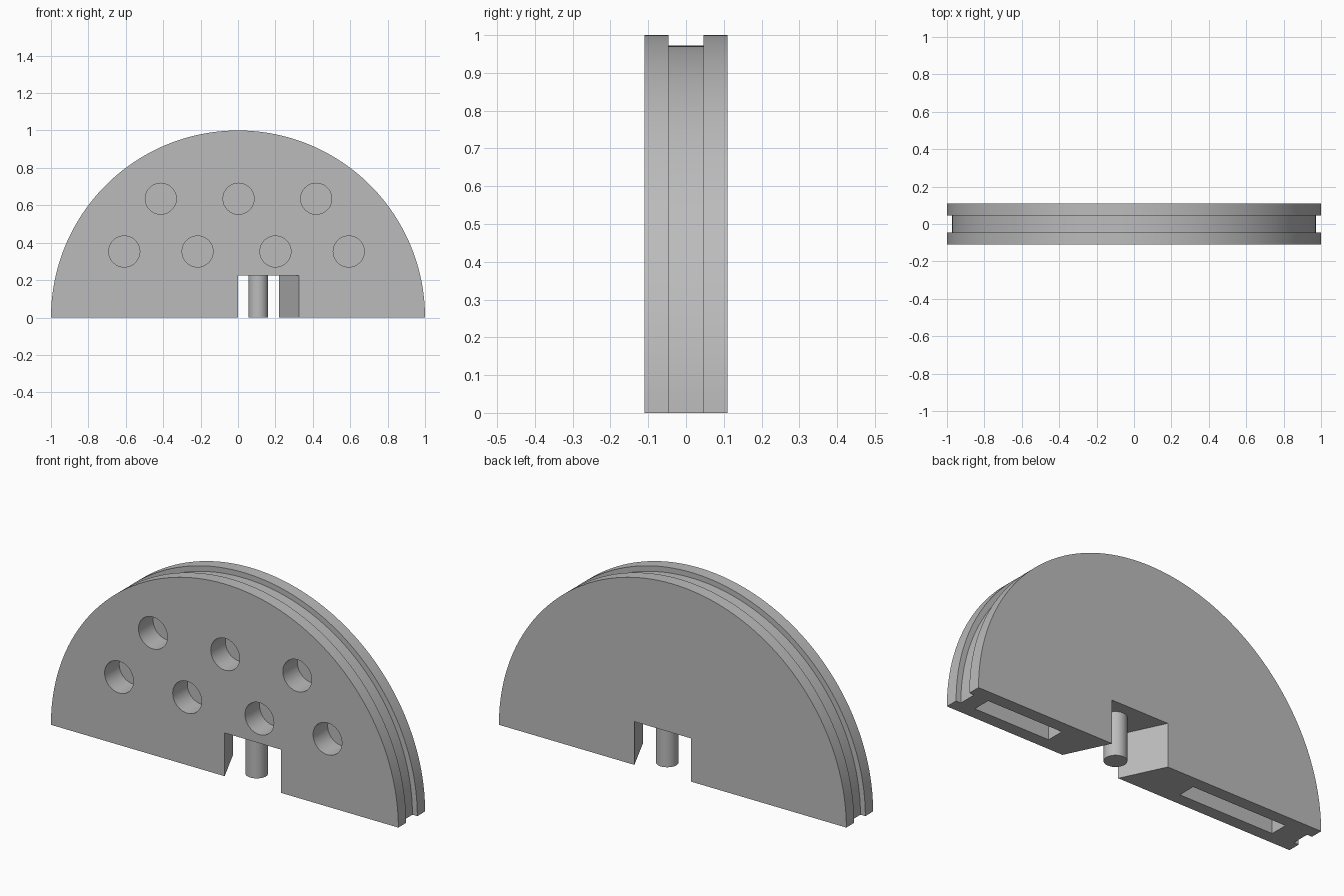
import bpy, bmesh, math
from mathutils import Matrix, Vector

cube = bpy.data.objects.get("Cube")
if cube:
    bpy.data.objects.remove(cube, do_unlink=True)

grey = bpy.data.materials.new("light_grey")
grey.use_nodes = True
colour = (0.5, 0.5, 0.5, 1)
grey.diffuse_color = colour
grey.node_tree.nodes["Principled BSDF"].inputs["Base Color"].default_value = colour

HALF = 0.11          # half thickness of the disc
GROOVE = 0.046       # half width of the rim groove
NOTCH_TOP = 0.225


def add_object(name, bm):
    bmesh.ops.recalc_face_normals(bm, faces=bm.faces)
    mesh = bpy.data.meshes.new(name)
    bm.to_mesh(mesh)
    bm.free()
    mesh.materials.append(grey)
    obj = bpy.data.objects.new(name, mesh)
    bpy.context.collection.objects.link(obj)
    return obj


def select_only(obj):
    bpy.ops.object.select_all(action='DESELECT')
    obj.select_set(True)
    bpy.context.view_layer.objects.active = obj


def box(name, x0, x1, y, z0, z1, shear=0):
    """Box from x0 to x1, with its x sides leaning along y by shear."""
    bm = bmesh.new()
    bmesh.ops.create_cube(bm, size=1)
    for v in bm.verts:
        v.co = Vector(((x0 + x1) / 2 + v.co.x * (x1 - x0),
                       v.co.y * 2 * y,
                       (z0 + z1) / 2 + v.co.z * (z1 - z0)))
        v.co.x += shear * v.co.y
    return add_object(name, bm)


def cylinder(name, radius, depth, matrix, sides=48):
    bm = bmesh.new()
    bmesh.ops.create_cone(bm, cap_ends=True, segments=sides, radius1=radius,
                          radius2=radius, depth=depth, matrix=matrix)
    return add_object(name, bm)


# Half disc: grooved rim profile turned through half a circle, closed underneath
bm = bmesh.new()
half_profile = [(0, HALF), (1, HALF), (1, GROOVE), (0.972, GROOVE)]
profile = [(r, -y) for r, y in half_profile] + half_profile[::-1]
verts = [bm.verts.new((r, y, 0)) for r, y in profile]
edges = [bm.edges.new(pair) for pair in zip(verts, verts[1:])]
bmesh.ops.spin(bm, geom=verts + edges, cent=(0, 0, 0), axis=(0, -1, 0),
               angle=math.pi, steps=96)
bmesh.ops.remove_doubles(bm, verts=bm.verts, dist=0.0001)
bmesh.ops.holes_fill(bm, edges=[e for e in bm.edges if e.is_boundary], sides=0)
bmesh.ops.dissolve_limit(bm, angle_limit=math.radians(0.5),
                         verts=bm.verts, edges=bm.edges)
body = add_object("half_disc", bm)

# Slanted notch through the base, and a pocket under each side
cutters = [
    box("notch_cutter", -0.0525, 0.2725, 0.2, -0.1, NOTCH_TOP, shear=-0.477),
    box("left_pocket_cutter", 0.46, 0.89, 0.046, -0.1, 0.2),
    box("right_pocket_cutter", -0.845, -0.307, 0.046, -0.1, 0.2),
]

# Two rows of blind round holes in the front
rows = {0.635: (-0.413, 0.003, 0.418), 0.353: (-0.608, -0.216, 0.2, 0.592)}
for z, centres in rows.items():
    for x in centres:
        place = Matrix.Translation((x, -HALF, z)) @ Matrix.Rotation(math.pi / 2, 4, 'X')
        cutters.append(cylinder("hole_cutter", 0.083, 0.24, place))

for cutter in cutters:
    cutter.hide_render = True
    select_only(body)
    mod = body.modifiers.new("cut", 'BOOLEAN')
    mod.operation = 'DIFFERENCE'
    mod.solver = 'EXACT'
    mod.object = cutter
    bpy.ops.object.modifier_apply(modifier=mod.name)
    bpy.data.objects.remove(cutter, do_unlink=True)

# Peg hanging from the notch ceiling
peg_height = NOTCH_TOP + 0.01
peg = cylinder("peg", 0.053, peg_height,
               Matrix.Translation((0.108, 0, peg_height / 2)))

for obj in (body, peg):
    select_only(obj)
    bpy.ops.object.shade_smooth_by_angle(angle=math.radians(30))
